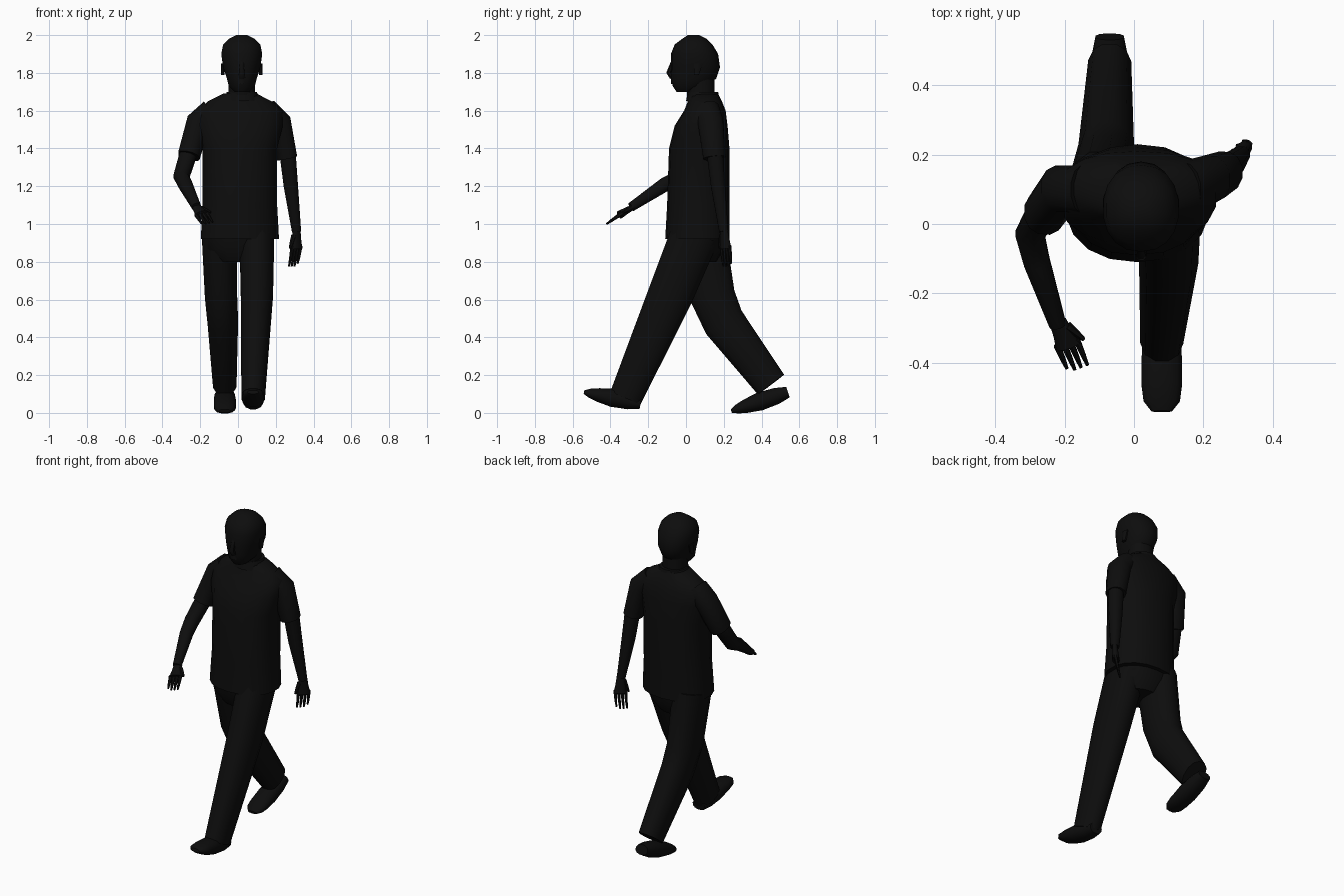
import bpy, bmesh, math
from mathutils import Vector

cube = bpy.data.objects.get("Cube")
if cube:
    bpy.data.objects.remove(cube)

SHADE = 0.004
COLOUR = (SHADE, SHADE, SHADE, 1)
RIGHTWARD, DEEP = Vector((1, 0, 0)), Vector((0, 1, 0))

black = bpy.data.materials.new("soft black")
black.use_nodes = True
black.diffuse_color = COLOUR
black.node_tree.nodes["Principled BSDF"].inputs["Base Color"].default_value = COLOUR


def rounded(value):
    """Push a sine or cosine outwards a little, for a fuller oval."""
    return math.copysign(abs(value) ** 0.9, value)


def loft(name, rings, sides):
    """Skin a list of ovals, each given as centre, half-width vector, half-depth vector."""
    bm = bmesh.new()
    loops = []
    for centre, across, deep in rings:
        angles = [math.tau * (k + 0.5) / sides for k in range(sides)]
        loops.append([bm.verts.new(centre + across * rounded(math.cos(a))
                                   + deep * rounded(math.sin(a))) for a in angles])
    for lower, upper in zip(loops, loops[1:]):
        for k in range(sides):
            bm.faces.new((lower[k - 1], lower[k], upper[k], upper[k - 1]))
    bm.faces.new(loops[0])
    bm.faces.new(loops[-1])
    bmesh.ops.recalc_face_normals(bm, faces=bm.faces)
    mesh = bpy.data.meshes.new(name)
    bm.to_mesh(mesh)
    bm.free()
    mesh.materials.append(black)
    part = bpy.data.objects.new(name, mesh)
    bpy.context.collection.objects.link(part)
    bpy.ops.object.select_all(action="DESELECT")
    part.select_set(True)
    bpy.context.view_layer.objects.active = part
    bpy.ops.object.shade_smooth_by_angle(angle=math.radians(45))


def stack(name, x, rows, sides=18):
    """Level ovals, each given as height, half width, front edge, back edge."""
    rings = []
    for height, half_width, front, back in rows:
        centre = Vector((x, (front + back) / 2, height))
        rings.append((centre, RIGHTWARD * half_width, DEEP * (back - front) / 2))
    loft(name, rings, sides)


def tube(name, path, start, end, depth=1.0, across=RIGHTWARD, sides=12):
    """A limb along a path, tapering from the start radius to the end radius."""
    points = [Vector(p) for p in path]
    lengths = [(b - a).length for a, b in zip(points, points[1:])]
    rings = []
    for i, point in enumerate(points):
        along = (points[min(i + 1, len(lengths))] - points[max(i - 1, 0)]).normalized()
        side = (across - along * across.dot(along)).normalized()
        travelled = sum(lengths[:i]) / sum(lengths)
        radius = start + (end - start) * travelled ** 1.5
        rings.append((point, side * radius, along.cross(side) * radius * depth))
    loft(name, rings, sides)


def shoe(name, heel, toe):
    """One shoe shape, laid from heel to toe."""
    heel, toe = Vector(heel), Vector(toe)
    upright = (toe - heel).normalized().cross(RIGHTWARD)
    outline = ((0, 0.7, 0.6), (0.2, 0.9, 0.9), (0.5, 1, 1),
               (0.75, 1, 0.75), (0.9, 0.9, 0.5), (1, 0.5, 0.2))
    loft(name, [(heel.lerp(toe, t), RIGHTWARD * wide * 0.06, upright * tall * 0.05)
                for t, wide, tall in outline], 12)


def hand(side, wrist, knuckles, tips, spread, thumb_sign):
    """Palm, four fingers and a thumb on the given side of the spread direction."""
    wrist, knuckles, tips = Vector(wrist), Vector(knuckles), Vector(tips)
    spread = Vector(spread).normalized()
    middle = wrist.lerp(knuckles, 0.5)
    tube(side + "_palm", (wrist, middle, knuckles), 0.025, 0.037, 0.6, spread)
    names = ("little", "ring", "middle", "index")
    for i, finger in enumerate(names):
        offset = spread * thumb_sign * (i - 1.5) * 0.02
        reach = 0.8 if finger == "little" else 0.95
        root = knuckles.lerp(wrist, 0.15) + offset
        tip = knuckles.lerp(tips, reach) + offset
        joint = root.lerp(tip, 0.6) + (knuckles - wrist) * 0.06
        tube(f"{side}_{finger}_finger", (root, joint, tip), 0.011, 0.005,
             across=spread, sides=6)
    outward = spread * thumb_sign
    root = wrist.lerp(knuckles, 0.3) + outward * 0.02
    tip = knuckles + outward * 0.05
    tube(side + "_thumb", (root, root.lerp(tip, 0.6), tip), 0.014, 0.006,
         across=spread, sides=6)


# Shirt and collar
stack("shirt", 0.01, (
    (0.92, 0.21, -0.11, 0.23), (1.1, 0.2, -0.1, 0.23), (1.4, 0.2, -0.09, 0.23),
    (1.52, 0.23, -0.06, 0.22), (1.6, 0.23, -0.01, 0.21), (1.65, 0.17, 0.01, 0.19),
    (1.69, 0.09, 0.02, 0.17)))
stack("collar", 0.02, ((1.65, 0.1, 0, 0.18), (1.7, 0.08, 0.01, 0.17)))

# Neck, head and face
HEAD_X = 0.02
stack("neck", HEAD_X, ((1.64, 0.07, 0.01, 0.15), (1.77, 0.07, 0, 0.15)))
stack("head", HEAD_X, (
    (1.7, 0.04, -0.05, 0.05), (1.73, 0.07, -0.07, 0.11), (1.77, 0.08, -0.08, 0.16),
    (1.83, 0.1, -0.08, 0.18), (1.9, 0.11, -0.08, 0.17), (1.95, 0.1, -0.06, 0.14),
    (1.98, 0.07, -0.02, 0.11), (2, 0.03, 0.01, 0.07)))
tube("nose", ((HEAD_X, -0.07, 1.86), (HEAD_X, -0.09, 1.8), (HEAD_X, -0.07, 1.78)),
     0.01, 0.02, sides=8)
stack("lips", HEAD_X, ((1.74, 0.02, -0.08, -0.05), (1.77, 0.02, -0.08, -0.05)), 8)
for side, sign in (("left", 1), ("right", -1)):
    ear_x = HEAD_X + sign * 0.1
    stack(side + "_ear", ear_x, ((1.79, 0.01, 0.04, 0.07), (1.85, 0.01, 0.04, 0.09)), 8)

# Sleeves and bare arms: right swings forward, left hangs back
tube("right_sleeve", ((-0.14, 0.1, 1.6), (-0.21, 0.1, 1.54), (-0.26, 0.03, 1.36)),
     0.065, 0.06, 1.1)
tube("right_arm", ((-0.26, 0.04, 1.38), (-0.3, -0.03, 1.25), (-0.28, -0.11, 1.21),
                   (-0.22, -0.29, 1.09)), 0.047, 0.025)
hand("right", (-0.22, -0.28, 1.09), (-0.19, -0.35, 1.05), (-0.16, -0.42, 1),
     (0.8, 0.3, 0.2), 1)
tube("left_sleeve", ((0.15, 0.11, 1.6), (0.22, 0.13, 1.54), (0.26, 0.15, 1.35)),
     0.065, 0.055, 1.1)
tube("left_arm", ((0.26, 0.15, 1.4), (0.28, 0.17, 1.2), (0.31, 0.2, 0.96)), 0.045, 0.025)
hand("left", (0.31, 0.2, 0.97), (0.31, 0.21, 0.87), (0.29, 0.22, 0.77), (0.7, 0.7, 0), -1)

# Trousers: seat and two striding legs
stack("trouser_seat", 0, ((0.8, 0.12, -0.04, 0.16), (0.87, 0.18, -0.08, 0.2),
                          (0.96, 0.19, -0.09, 0.21)))
tube("left_trouser_leg", ((0.1, 0.05, 0.95), (0.1, -0.08, 0.63), (0.08, -0.32, 0.08)),
     0.095, 0.064, 1.4)
tube("right_trouser_leg", ((-0.1, 0.08, 0.95), (-0.09, 0.14, 0.62), (-0.08, 0.2, 0.48),
                           (-0.07, 0.45, 0.15)), 0.095, 0.064, 1.4)

# Shoes: heel planted in front, toe pushing off behind
shoe("left_shoe", (0.08, -0.24, 0.05), (0.08, -0.54, 0.11))
shoe("right_shoe", (-0.07, 0.54, 0.11), (-0.07, 0.24, 0.01))
